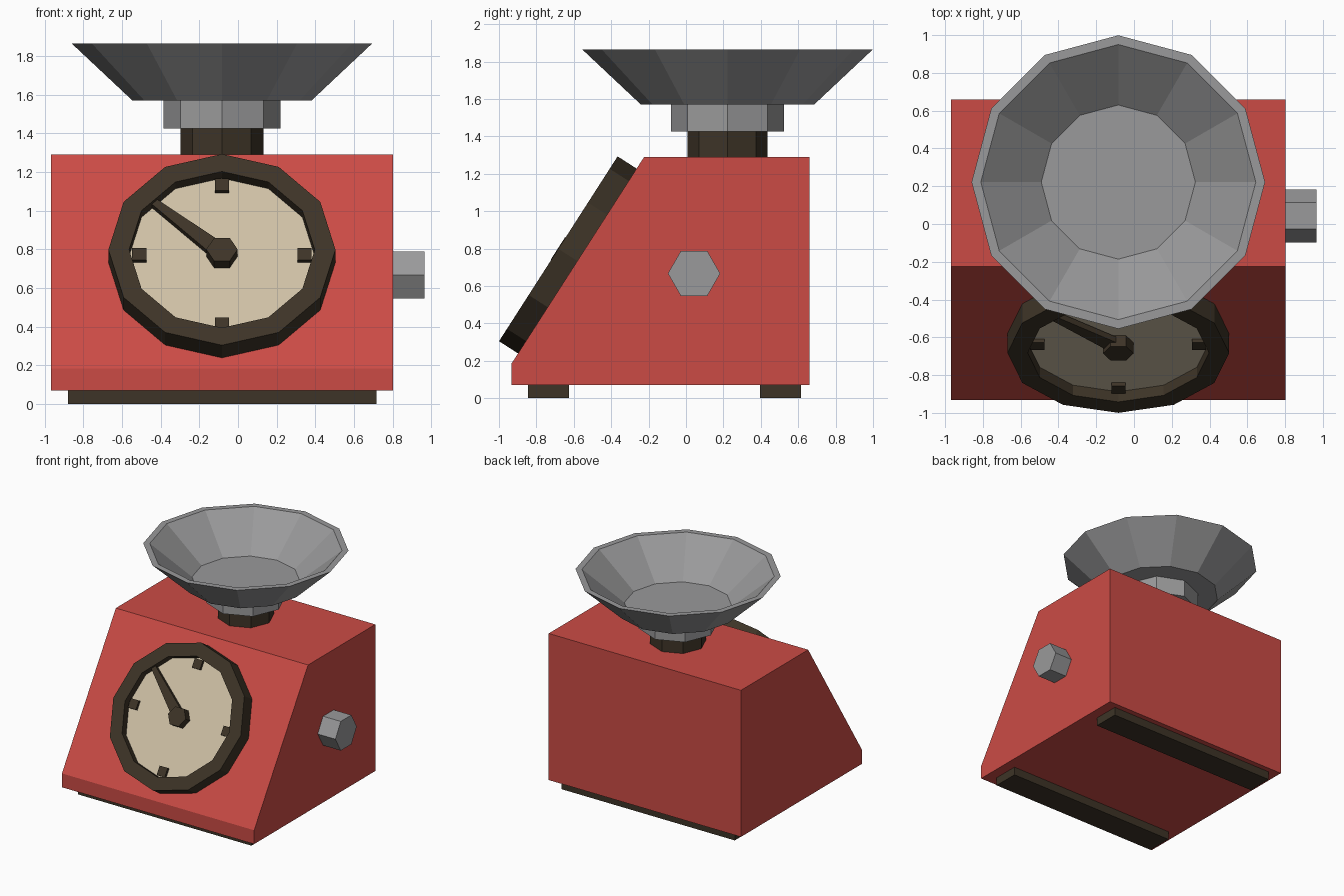
import bpy, bmesh, math
from mathutils import Matrix, Vector

if "Cube" in bpy.data.objects:
    bpy.data.objects.remove(bpy.data.objects["Cube"])

CX, PAN_Y = -0.083, 0.222      # shared centre line and pan axis


def material(name, rgb):
    m = bpy.data.materials.new(name)
    m.diffuse_color = (*rgb, 1)
    m.use_nodes = True
    m.node_tree.nodes["Principled BSDF"].inputs["Base Color"].default_value = m.diffuse_color
    return m


RED = material("red enamel", (0.60, 0.071, 0.060))
DARK = material("dark brown", (0.047, 0.034, 0.020))
CREAM = material("cream", (0.62, 0.53, 0.38))
GREY = material("grey metal", (0.32, 0.32, 0.325))


def finish(name, bm, mat, matrix=Matrix()):
    bmesh.ops.remove_doubles(bm, verts=bm.verts[:], dist=1e-5)
    bmesh.ops.dissolve_limit(bm, angle_limit=0.002, verts=bm.verts[:], edges=bm.edges[:])
    bmesh.ops.recalc_face_normals(bm, faces=bm.faces[:])
    me = bpy.data.meshes.new(name)
    bm.to_mesh(me)
    bm.free()
    me.materials.append(mat)
    ob = bpy.data.objects.new(name, me)
    ob.matrix_world = matrix
    bpy.context.collection.objects.link(ob)
    return ob


def lathe(name, profile, sides, mat, matrix, phase=0.0):
    """Revolve a closed loop of (radius, height) points around local z."""
    bm = bmesh.new()
    rings = []
    for i in range(sides):
        a = phase + math.tau * i / sides
        rings.append([bm.verts.new((r * math.cos(a), r * math.sin(a), z)) for r, z in profile])
    n = len(profile)
    for i in range(sides):
        p, q = rings[i], rings[(i + 1) % sides]
        for j in range(n):
            k = (j + 1) % n
            if profile[j][0] or profile[k][0]:
                bm.faces.new((p[j], q[j], q[k], p[k]))
    return finish(name, bm, mat, matrix)


def drum(name, r, z0, z1, sides, mat, matrix, phase=0.0):
    return lathe(name, [(0, z0), (r, z0), (r, z1), (0, z1)], sides, mat, matrix, phase)


def prism(name, outline, vec, mat, matrix=Matrix()):
    """Extrude a flat outline along a vector."""
    bm = bmesh.new()
    f = bm.faces.new([bm.verts.new(p) for p in outline])
    g = bmesh.ops.extrude_face_region(bm, geom=[f], use_keep_orig=True)
    bmesh.ops.translate(bm, vec=Vector(vec),
                        verts=[v for v in g["geom"] if isinstance(v, bmesh.types.BMVert)])
    return finish(name, bm, mat, matrix)


# Housing with sloped front
side = [(-0.933, 0.07), (0.66, 0.07), (0.66, 1.29), (-0.224, 1.29), (-0.933, 0.185)]
prism("housing", [(-0.968, y, z) for y, z in side], (1.77, 0, 0), RED)

# Long feet
for name, y in (("front_foot", -0.845), ("back_foot", 0.395)):
    prism(name, [(-0.88, y, 0), (0.715, y, 0), (0.715, y + 0.22, 0), (-0.88, y + 0.22, 0)],
          (0, 0, 0.072), DARK)

# Neck, collar and weighing pan
axis = Matrix.Translation((CX, PAN_Y, 0))
drum("neck", 0.214, 1.28, 1.43, 8, DARK, axis)
drum("collar", 0.302, 1.425, 1.572, 8, GREY, axis)
lathe("pan", [(0, 1.57), (0.463, 1.57), (0.777, 1.865), (0.728, 1.865), (0.408, 1.60), (0, 1.60)],
      12, GREY, axis)

# Side knob
drum("side_knob", 0.14, -0.01, 0.165, 6, GREY,
     Matrix.Translation((0.80, 0.043, 0.667)) @ Matrix.Rotation(math.pi / 2, 4, 'Y'), math.pi / 6)

# Dial, built in the plane of the sloped front
dial = Matrix.Translation((CX, -0.58, 0.733)) @ Matrix.Rotation(math.atan2(1.105, 0.709), 4, 'X')
lathe("dial_rim", [(0.587, 0), (0.587, 0.122), (0.48, 0.122), (0.48, 0)], 12, DARK, dial)
drum("dial_face", 0.485, 0.005, 0.058, 12, CREAM, dial)
for i, where in enumerate(("right", "top", "left", "bottom")):
    a = i * math.pi / 2
    x, y, h = 0.427 * math.cos(a), 0.427 * math.sin(a), 0.037
    prism(where + "_tick", [(x - h, y - h, 0.05), (x + h, y - h, 0.05),
                            (x + h, y + h, 0.05), (x - h, y + h, 0.05)], (0, 0, 0.03), DARK, dial)
drum("pointer_hub", 0.081, 0.045, 0.125, 6, DARK, dial)
prism("pointer", [(0, -0.047, 0.065), (0.465, -0.02, 0.065), (0.465, 0.02, 0.065), (0, 0.047, 0.065)],
      (0, 0, 0.035), DARK, dial @ Matrix.Rotation(math.radians(138.5), 4, 'Z'))
